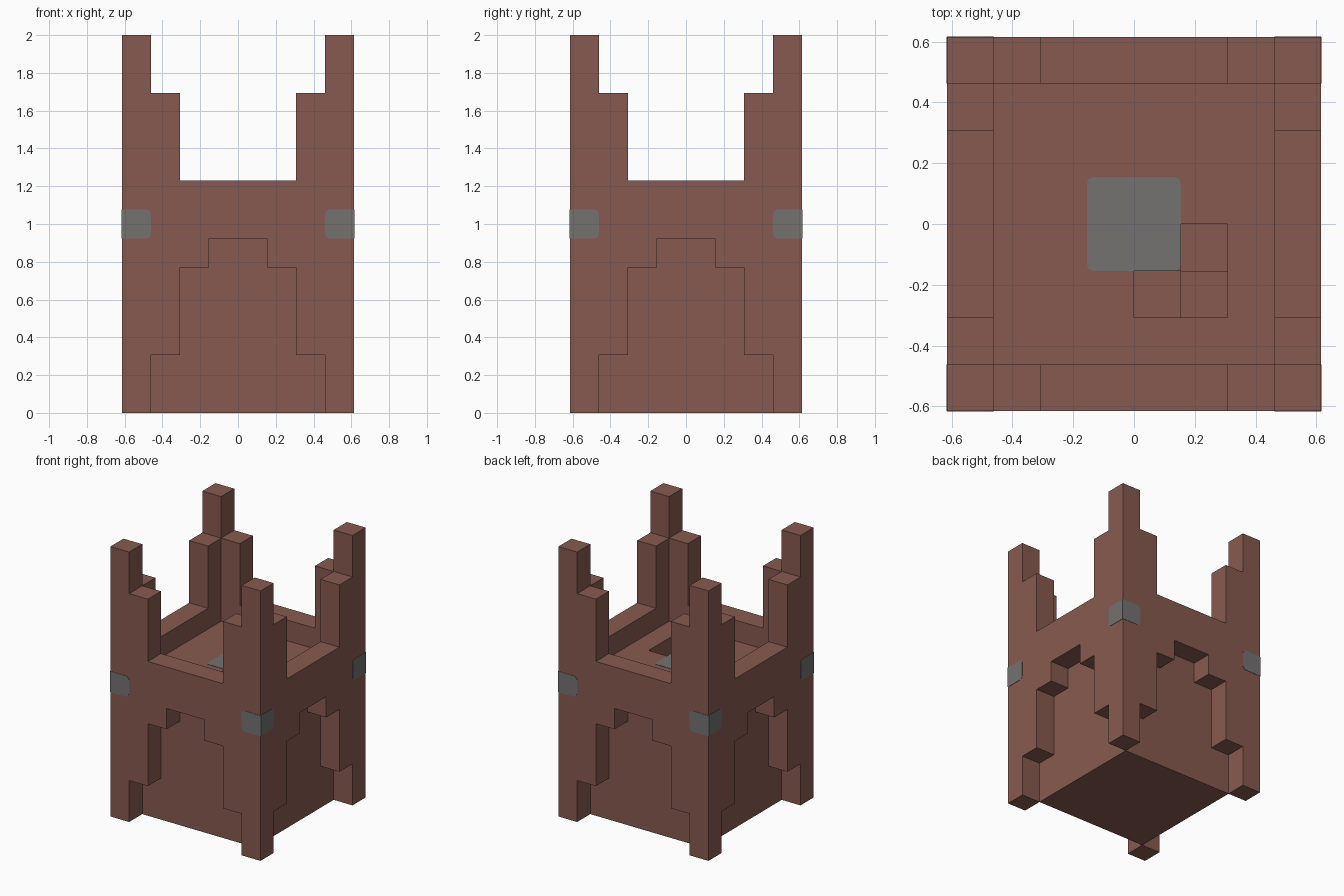
import bpy, bmesh, math
from mathutils import Matrix, Vector

U = 2 / 13  # one block

old = bpy.data.objects.get("Cube")
if old:
    bpy.data.objects.remove(old, do_unlink=True)


def material(name, rgb):
    mat = bpy.data.materials.new(name)
    mat.use_nodes = True
    mat.diffuse_color = (*rgb, 1)
    mat.node_tree.nodes["Principled BSDF"].inputs["Base Color"].default_value = (*rgb, 1)
    return mat


BRICK = material("brick brown", (0.242, 0.102, 0.080))
STONE = material("stone grey", (0.174, 0.168, 0.165))


def prism(name, outline, depth, mat, matrix=Matrix()):
    """Extrude a flat XY outline along +Z, then place it; sizes in blocks."""
    bm = bmesh.new()
    face = bm.faces.new([bm.verts.new((x, y, 0)) for x, y in outline])
    new = bmesh.ops.extrude_face_region(bm, geom=[face])["geom"]
    bmesh.ops.translate(bm, vec=(0, 0, depth),
                        verts=[g for g in new if isinstance(g, bmesh.types.BMVert)])
    bmesh.ops.transform(bm, matrix=Matrix.Scale(U, 4) @ matrix, verts=bm.verts)
    bmesh.ops.recalc_face_normals(bm, faces=bm.faces)
    mesh = bpy.data.meshes.new(name)
    bm.to_mesh(mesh)
    bm.free()
    mesh.materials.append(mat)
    obj = bpy.data.objects.new(name, mesh)
    bpy.context.collection.objects.link(obj)
    return obj


def rect(x0, y0, x1, y1):
    return [(x0, y0), (x1, y0), (x1, y1), (x0, y1)]


def rounded(x0, y0, x1, y1, r, round_left=True):
    """Rectangle with rounded right corners, and left ones if asked."""
    pts = []
    corners = [(x1, y1, -1, -1, 0, True), (x0, y1, 1, -1, 90, round_left),
               (x0, y0, 1, 1, 180, round_left), (x1, y0, -1, 1, 270, True)]
    for x, y, sx, sy, start, soft in corners:
        if not soft:
            pts.append((x, y))
            continue
        for i in range(4):
            a = math.radians(start + i * 30)
            pts.append((x + sx * r + r * math.cos(a), y + sy * r + r * math.sin(a)))
    return pts


def raised(z):
    return Matrix.Translation((0, 0, z))


# Solid core with a sunken winding stair
core = prism("core", rect(-3, -3, 3, 3), 7, BRICK)
stair_outlines = [
    (6, [(0, -2), (2, -2), (2, 0), (1, 0), (1, -1), (0, -1)]),
    (5, rect(1, -2, 2, 0)),
    (4, rect(1, -1, 2, 0)),
]
for level, outline in stair_outlines:
    cutter = prism("stair_cutter", outline, 8 - level, BRICK, raised(level))
    cutter.hide_render = True
    mod = core.modifiers.new("stair", "BOOLEAN")
    mod.operation = "DIFFERENCE"
    mod.solver = "EXACT"
    mod.object = cutter
    bpy.context.view_layer.objects.active = core
    bpy.ops.object.modifier_apply(modifier=mod.name)
    bpy.data.objects.remove(cutter, do_unlink=True)

# Wall panel: stepped arch below, stepped battlement above
half = [(1, 6), (1, 5), (2, 5), (2, 2), (3, 2), (3, 11), (2, 11), (2, 8)]
panel = half + [(-x, z) for x, z in reversed(half)]
upright = Matrix.Rotation(math.pi / 2, 4, "X")  # outline Y becomes Z, depth goes to -Y

band = rounded(-4, 6, -3, 7, 0.18, round_left=False)
band_mirrored = [(-x, z) for x, z in band]

for i, side in enumerate(("front", "left", "back", "right")):
    turn = Matrix.Rotation(i * math.pi / 2, 4, "Z")
    prism(side + "_wall", panel, 1, BRICK, turn @ Matrix.Translation((0, -3, 0)) @ upright)
    # Corner post and its grey band
    prism(side + "_corner_post", rect(-4, -4, -3, -3), 13, BRICK, turn)
    plate = turn @ Matrix.Translation((0, -4, 0)) @ upright
    prism(side + "_band_a", band, 0.015, STONE, plate)
    prism(side + "_band_b", band_mirrored, 0.015, STONE, plate)

# Grey slab in the middle of the floor
prism("floor_slab", rounded(-1, -1, 1, 1, 0.13), 0.015, STONE, raised(7))
